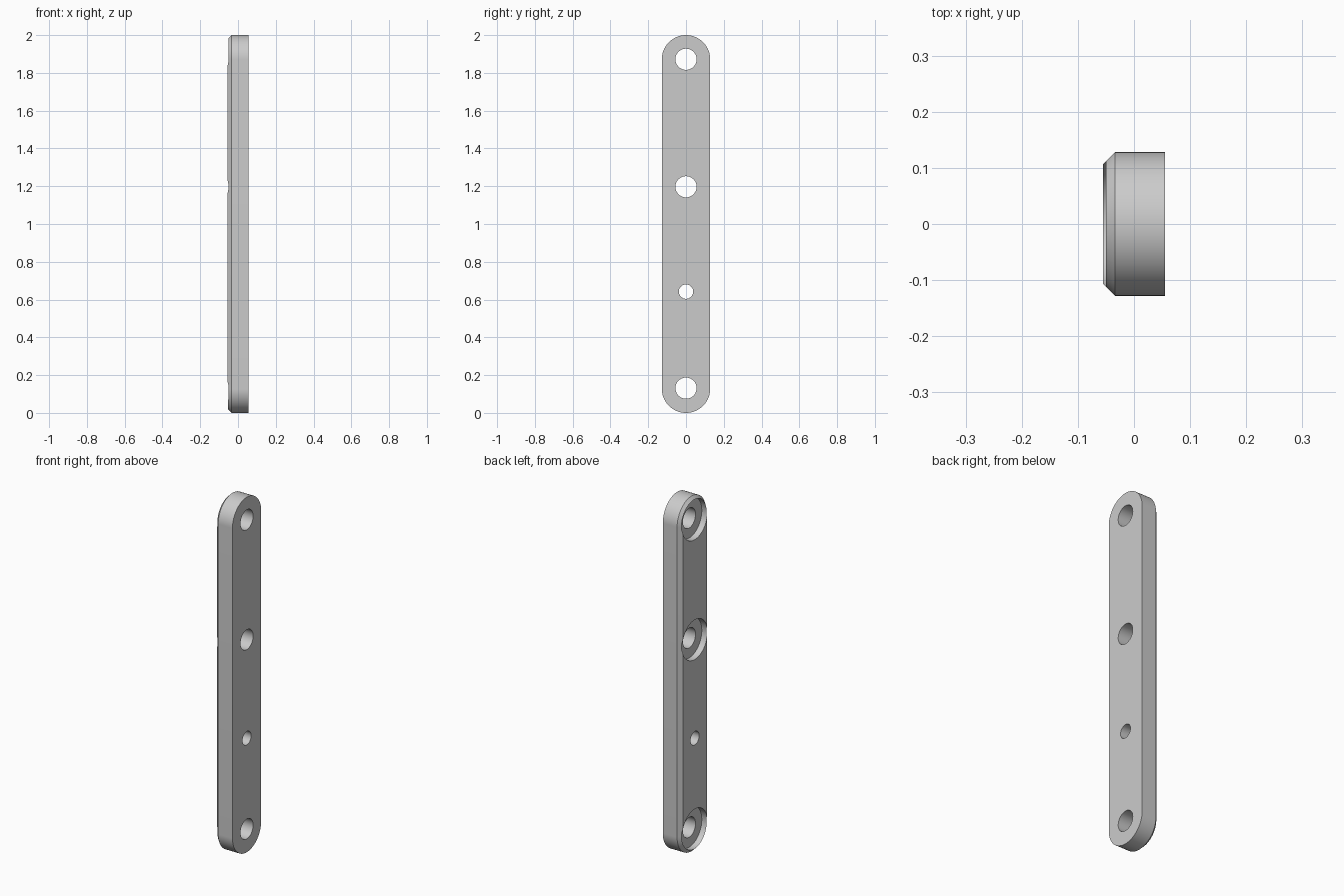
import bpy, bmesh
from math import pi, sin, cos, radians

old = bpy.data.objects.get("Cube")
if old:
    bpy.data.objects.remove(old, do_unlink=True)

HALF_W, HALF_T, CHAMFER = 0.128, 0.055, 0.021
BOTTOM, TOP = HALF_W, 2 - HALF_W      # centres of the rounded ends
SEAT_X = -0.02                        # floor of the screw recesses

grey = bpy.data.materials.new("light_grey")
grey.use_nodes = True
colour = (0.6, 0.6, 0.6, 1)
grey.diffuse_color = colour
grey.node_tree.nodes["Principled BSDF"].inputs["Base Color"].default_value = colour


def lofted(name, sections, low, high, steps):
    """Solid along x through rounded outlines given as (x, radius)."""
    bm = bmesh.new()
    rings = []
    for x, r in sections:
        ring = []
        for centre, start in ((high, 0), (low, pi)):
            # a plain circle needs no doubled points where its halves meet
            count = steps + 1 if high > low else steps
            for i in range(count):
                a = start + pi * i / steps
                ring.append(bm.verts.new((x, r * cos(a), centre + r * sin(a))))
        rings.append(ring)
    for a, b in zip(rings, rings[1:]):
        for i in range(len(a)):
            j = (i + 1) % len(a)
            bm.faces.new((a[i], a[j], b[j], b[i]))
    bm.faces.new(rings[0])
    bm.faces.new(rings[-1])
    bmesh.ops.recalc_face_normals(bm, faces=bm.faces)
    mesh = bpy.data.meshes.new(name)
    bm.to_mesh(mesh)
    bm.free()
    mesh.materials.append(grey)
    obj = bpy.data.objects.new(name, mesh)
    bpy.context.collection.objects.link(obj)
    return obj


# Round-ended bar with one chamfered face
bar = lofted("mounting_bar",
             [(-HALF_T, HALF_W - CHAMFER), (CHAMFER - HALF_T, HALF_W), (HALF_T, HALF_W)],
             BOTTOM, TOP, 48)

# Through holes: height, hole radius, recess radius (none for the small hole)
holes = [(BOTTOM + 0.003, 0.056, 0.112), (0.642, 0.038, None),
         (1.197, 0.056, 0.112), (TOP, 0.056, 0.112)]

bpy.ops.object.select_all(action="DESELECT")
bpy.context.view_layer.objects.active = bar
bar.select_set(True)
for z, radius, recess in holes:
    sections = [(-0.1, radius), (0.1, radius)]
    if recess:
        sections = [(-0.1, recess), (SEAT_X, recess), (SEAT_X, radius), (0.1, radius)]
    cutter = lofted("hole_cutter", sections, z, z, 32)
    cutter.hide_render = True
    cut = bar.modifiers.new("hole", "BOOLEAN")
    cut.operation = "DIFFERENCE"
    cut.solver = "EXACT"
    cut.object = cutter
    bpy.ops.object.modifier_apply(modifier=cut.name)
    bpy.data.objects.remove(cutter, do_unlink=True)

bpy.ops.object.shade_smooth_by_angle(angle=radians(30))
